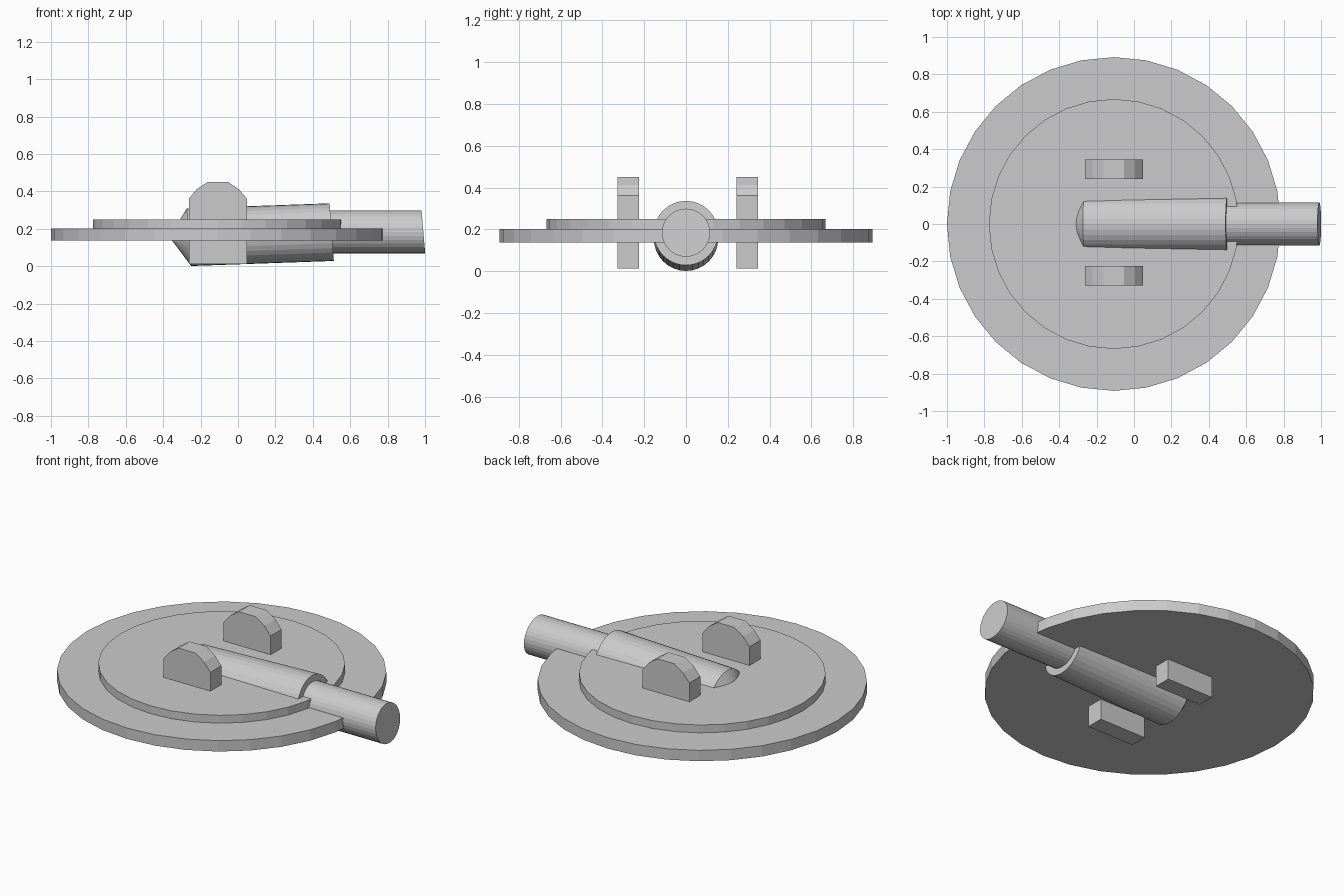
import bpy, bmesh
from math import sin, cos, tau

if "Cube" in bpy.data.objects:
    bpy.data.objects.remove(bpy.data.objects["Cube"])

DROP = -0.005   # seats the lowest point on z = 0
CX = -0.108     # centre of the discs and brackets


def finish(name, bm):
    bmesh.ops.recalc_face_normals(bm, faces=bm.faces)
    me = bpy.data.meshes.new(name)
    bm.to_mesh(me)
    bm.free()
    ob = bpy.data.objects.new(name, me)
    ob.location.z = DROP
    bpy.context.collection.objects.link(ob)
    return ob


def disc(name, radius, z0, z1, sides=32):
    bm = bmesh.new()
    bmesh.ops.create_cone(bm, cap_ends=True, segments=sides, radius1=radius,
                          radius2=radius, depth=z1 - z0)
    bmesh.ops.translate(bm, verts=bm.verts, vec=(CX, 0, (z0 + z1) / 2))
    finish(name, bm)


def tube(name, rings, tip=None, lean=0.075, sides=32):
    """Closed tube along x; rings are (x, z, radius), end faces lean slightly."""
    bm = bmesh.new()
    loops = []
    for x, z, r in rings:
        loops.append([bm.verts.new((x - lean * r * cos(tau * i / sides),
                                    r * sin(tau * i / sides),
                                    z + r * cos(tau * i / sides)))
                      for i in range(sides)])
    for a, b in zip(loops, loops[1:]):
        for i in range(sides):
            j = (i + 1) % sides
            bm.faces.new((a[i], a[j], b[j], b[i]))
    bm.faces.new(loops[-1])
    if tip:
        t = bm.verts.new(tip)
        for i in range(sides):
            bm.faces.new((t, loops[0][i], loops[0][(i + 1) % sides]))
    else:
        bm.faces.new(loops[0][::-1])
    finish(name, bm)


def bracket(name, y0, y1):
    half = [(0.155, 0.017), (0.155, 0.366), (0.113, 0.416), (0.055, 0.455)]
    outline = half + [(-x, z) for x, z in reversed(half)]
    bm = bmesh.new()
    face = bm.faces.new([bm.verts.new((CX + x, y0, z)) for x, z in outline])
    out = bmesh.ops.extrude_face_region(bm, geom=[face], use_keep_orig=True)
    top = [v for v in out["geom"] if isinstance(v, bmesh.types.BMVert)]
    bmesh.ops.translate(bm, verts=top, vec=(0, y1 - y0, 0))
    finish(name, bm)


# Stepped round plate
disc("lower_disc", 0.892, 0.142, 0.207)
disc("upper_disc", 0.668, 0.19, 0.254)

# Slightly tilted sleeve with a conical rear, and the thinner barrel
tube("barrel_sleeve", [(-0.262, 0.160, 0.154), (0.501, 0.187, 0.154)],
     tip=(-0.366, 0, 0.16))
tube("barrel", [(0.35, 0.189, 0.115), (0.991, 0.189, 0.115)], lean=0.085)

# Rounded brackets on both sides of the barrel
bracket("left_bracket", 0.241, 0.344)
bracket("right_bracket", -0.328, -0.224)
